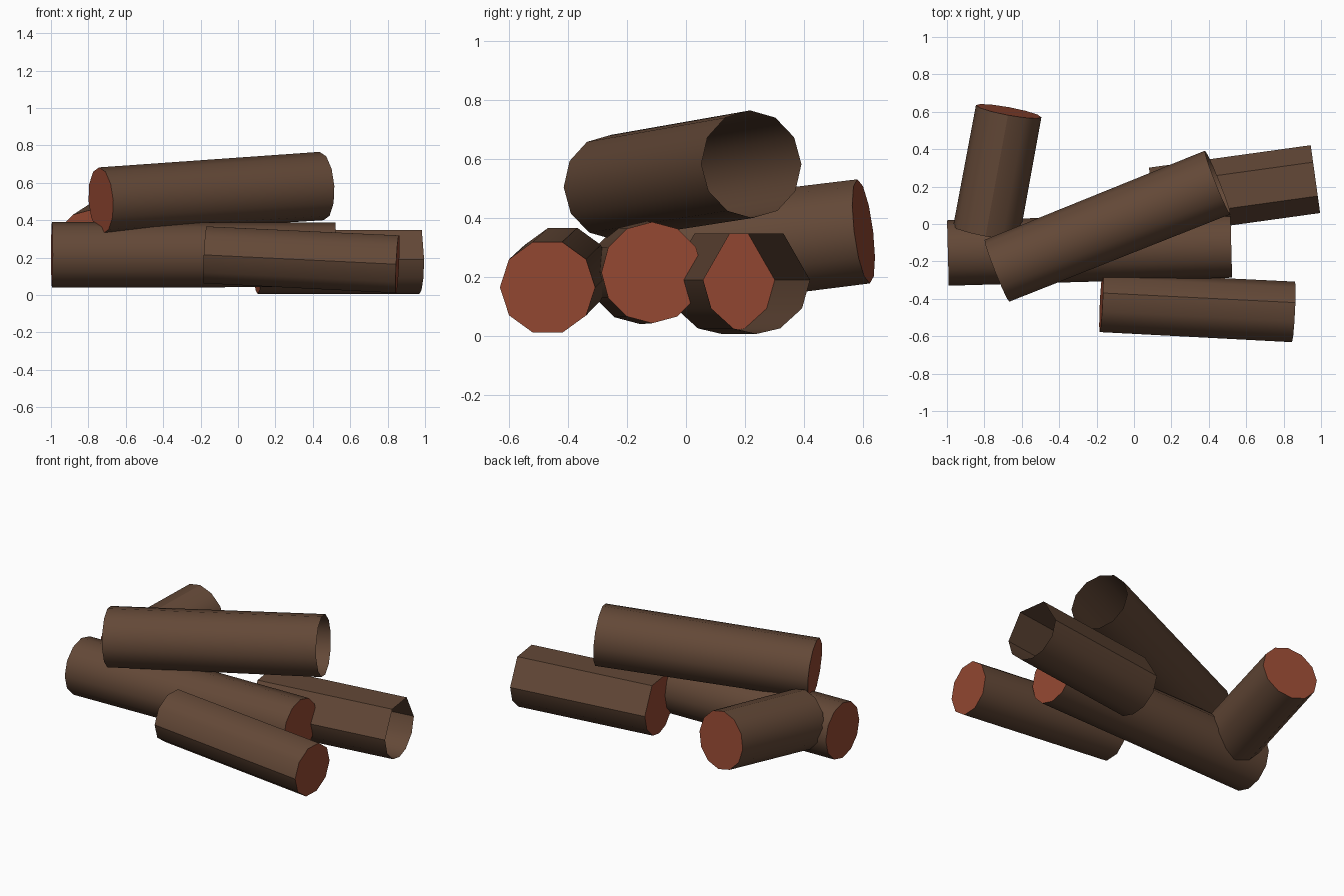
import bpy, bmesh, math
from mathutils import Vector

if "Cube" in bpy.data.objects:
    bpy.data.objects.remove(bpy.data.objects["Cube"])


def material(name, rgb):
    m = bpy.data.materials.new(name)
    m.diffuse_color = (*rgb, 1)
    m.use_nodes = True
    m.node_tree.nodes["Principled BSDF"].inputs["Base Color"].default_value = m.diffuse_color
    return m


BARK = material("bark_brown", (0.125, 0.065, 0.038))
CUT = material("cut_wood_red", (0.30, 0.066, 0.032))
ROUND = list(range(0, 360, 30))          # even 12-sided section
TEN = list(range(0, 360, 36))            # even 10-sided section
HEX_TOP = [0, 60, 120, 180, 212, 244, 270, 296, 328]  # flat-topped section


def log(name, start, end, r0, r1, angles=ROUND, creases=(), end_cap=True):
    """Tapered log between two points; each end is cut wood or left open."""
    a, b = Vector(start), Vector(end)
    d = (b - a).normalized()
    u = Vector((0, 0, 1)).cross(d).normalized()
    v = d.cross(u)
    bm = bmesh.new()
    rings = []
    for c, r in ((a, r0), (b, r1)):
        rings.append([bm.verts.new(c + r * (math.cos(t) * u + math.sin(t) * v))
                      for t in map(math.radians, angles)])
    n = len(angles)
    for i in range(n):
        j = (i + 1) % n
        f = bm.faces.new((rings[0][i], rings[0][j], rings[1][j], rings[1][i]))
        f.smooth = True
    # cut ends
    caps = [bm.faces.new(rings[0][::-1])]
    if end_cap:
        caps.append(bm.faces.new(rings[1]))
    for f in caps:
        f.material_index = 1
        for e in f.edges:
            e.smooth = False
    # hard ridges along the bark
    for i, t in enumerate(angles):
        if t in creases:
            bm.edges.get((rings[0][i], rings[1][i])).smooth = False
    me = bpy.data.meshes.new(name)
    bm.to_mesh(me)
    bm.free()
    me.materials.append(BARK)
    me.materials.append(CUT)
    ob = bpy.data.objects.new(name, me)
    bpy.context.collection.objects.link(ob)
    return ob


# lower logs
log("long_base_log", (-0.995, -0.155, 0.215), (0.52, -0.115, 0.215), 0.175, 0.172)
log("front_log", (-0.175, -0.418, 0.215), (0.853, -0.47, 0.165), 0.16, 0.162,
    TEN, (72, 180))
log("back_right_log", (0.105, 0.12, 0.19), (0.97, 0.24, 0.19), 0.183, 0.183,
    HEX_TOP, (0, 60, 120, 180), end_cap=False)
# leaning log at the back left
log("back_left_log", (-0.79, -0.045, 0.275), (-0.67, 0.603, 0.355), 0.18, 0.178,
    ROUND, (90,))
# top log, hollow at its right end
log("top_log", (-0.733, -0.25, 0.505), (0.447, 0.222, 0.583), 0.178, 0.183,
    ROUND, end_cap=False)
